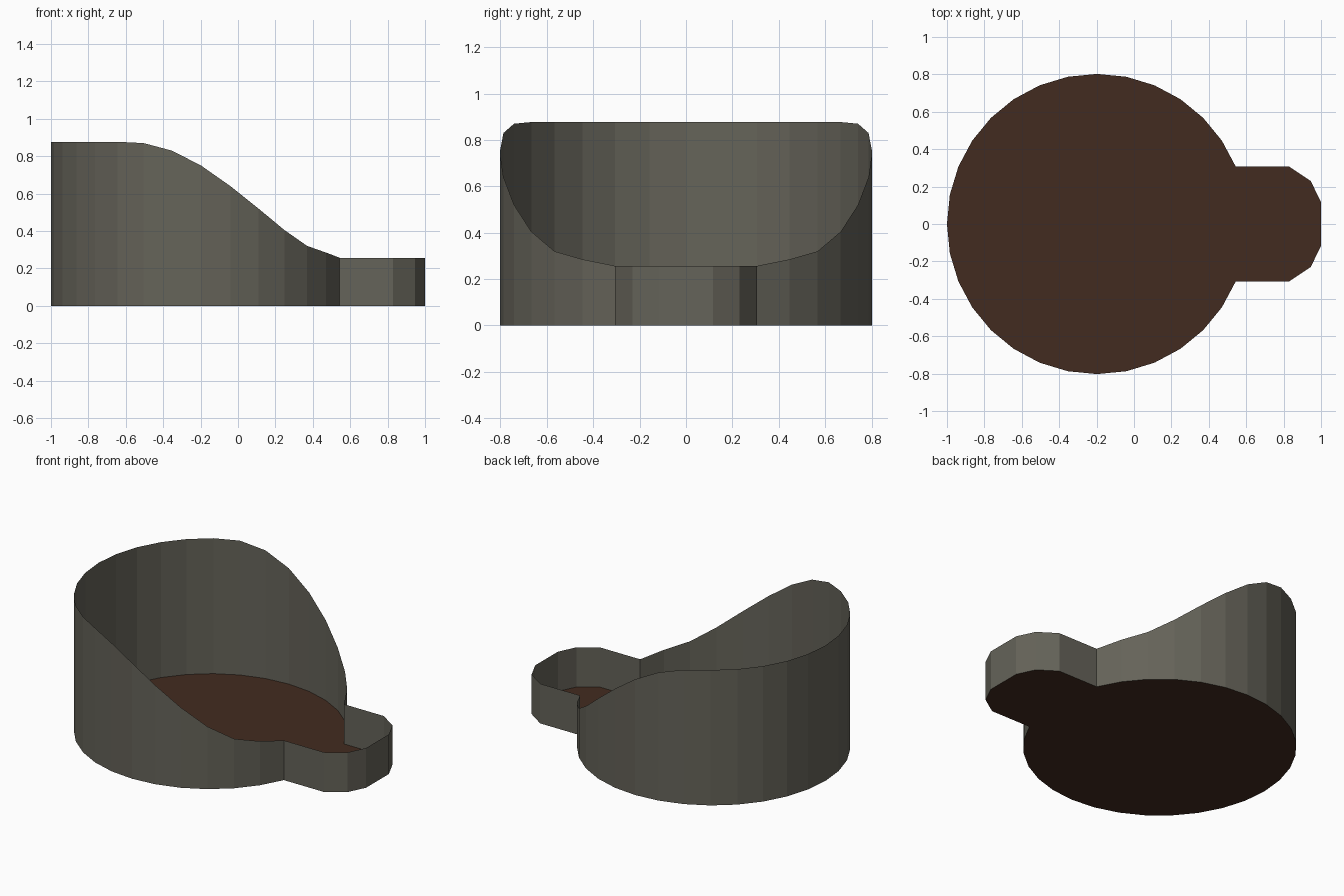
import bpy, bmesh, math

if "Cube" in bpy.data.objects:
    bpy.data.objects.remove(bpy.data.objects["Cube"])

CX, R = -0.1975, 0.8025
BOWL_STEPS = 32


def material(name, color):
    m = bpy.data.materials.new(name)
    m.diffuse_color = (*color, 1)
    m.use_nodes = True
    m.node_tree.nodes["Principled BSDF"].inputs["Base Color"].default_value = m.diffuse_color
    return m


def make_object(name, bm, mat):
    me = bpy.data.meshes.new(name)
    bm.to_mesh(me)
    bm.free()
    me.materials.append(mat)
    ob = bpy.data.objects.new(name, me)
    bpy.context.collection.objects.link(ob)
    return ob


# Rim height for each circle step from the spout (22.5 degrees) to the back
LOW = 0.257
heights = [LOW, 0.285, 0.32, 0.405, 0.52, 0.64, 0.75, 0.83, 0.87] + [0.877] * 6

# Half outline (x, y, rim height): spout tip, then round bowl to the back
half = [(1.0, 0.116, LOW), (0.945, 0.23, LOW), (0.83, 0.307, LOW)]
for i, h in enumerate(heights):
    a = 2 * math.pi * (i + 2) / BOWL_STEPS
    half.append((CX + R * math.cos(a), R * math.sin(a), h))

# Mirror to a closed counter-clockwise outline
outline = half + [(x, -y, h) for x, y, h in reversed(half[:-1])]

# Thin outer wall with a sloping rim
bm = bmesh.new()
low = [bm.verts.new((x, y, 0)) for x, y, h in outline]
top = [bm.verts.new(p) for p in outline]
n = len(outline)
for i in range(n):
    j = (i + 1) % n
    bm.faces.new((low[i], low[j], top[j], top[i]))
make_object("scoop_wall", bm, material("dark_grey", (0.13, 0.125, 0.1)))

# Flat floor
bm = bmesh.new()
bm.faces.new([bm.verts.new((x, y, 0)) for x, y, h in outline])
make_object("scoop_floor", bm, material("brown", (0.055, 0.024, 0.014)))
